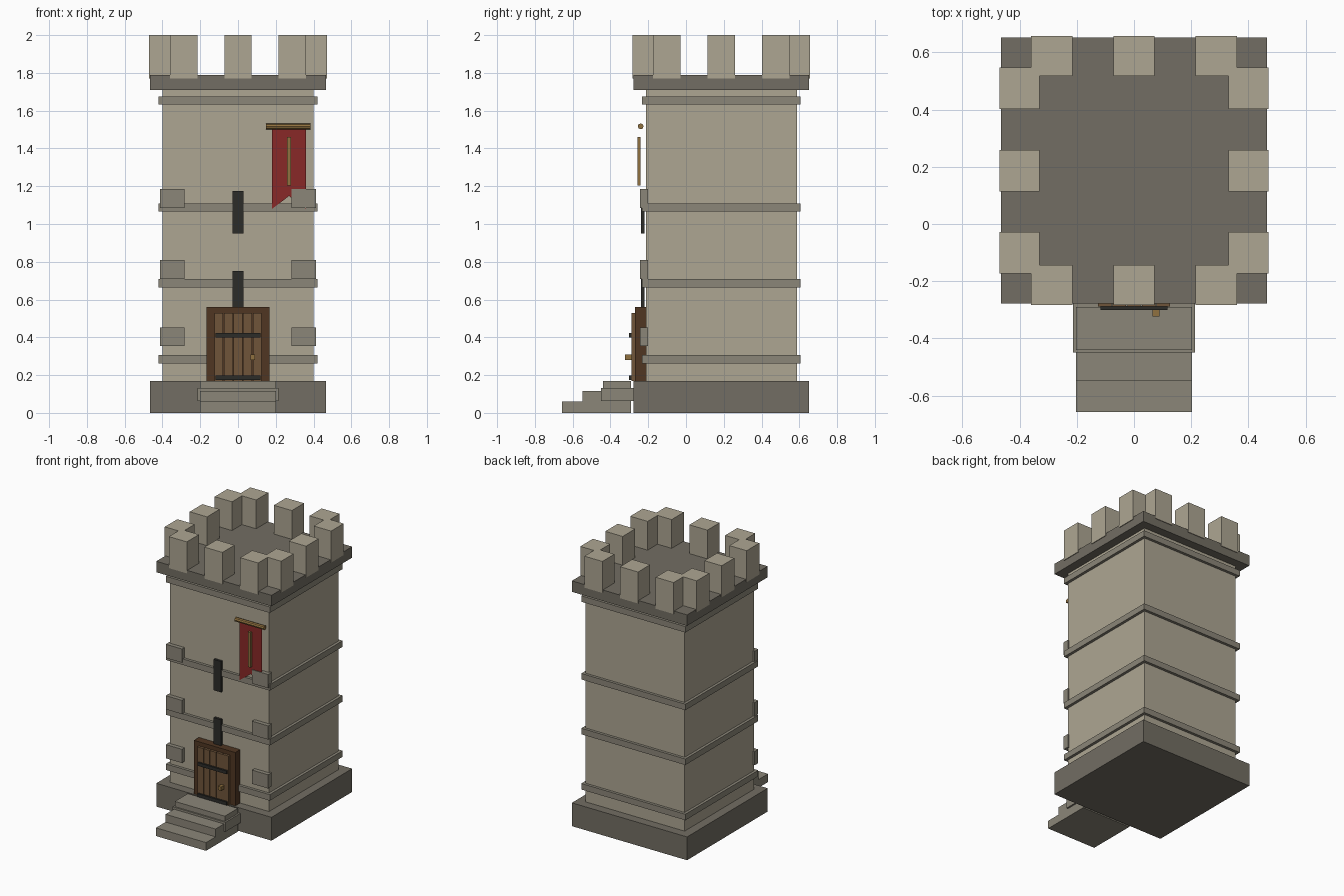
import bpy, bmesh, math

if "Cube" in bpy.data.objects:
    bpy.data.objects.remove(bpy.data.objects["Cube"])

CY = 0.187  # centre of the tower in y


def material(name, rgb):
    m = bpy.data.materials.new(name)
    m.diffuse_color = (*rgb, 1)
    m.use_nodes = True
    m.node_tree.nodes["Principled BSDF"].inputs["Base Color"].default_value = m.diffuse_color
    return m


WALL = material("wall_stone", (0.42, 0.38, 0.29))
TRIM = material("trim_stone", (0.26, 0.24, 0.19))
DARK = material("dark_stone", (0.17, 0.155, 0.125))
FRAME = material("dark_wood", (0.08, 0.037, 0.016))
PLANK = material("plank_wood", (0.16, 0.09, 0.042))
IRON = material("iron", (0.025, 0.025, 0.022))
BRASS = material("brass", (0.28, 0.165, 0.05))
CLOTH = material("red_cloth", (0.25, 0.022, 0.02))


def finish(bm, name, mat):
    me = bpy.data.meshes.new(name)
    bm.to_mesh(me)
    bm.free()
    me.materials.append(mat)
    ob = bpy.data.objects.new(name, me)
    bpy.context.collection.objects.link(ob)
    return ob


def box(name, x, y, z, mat):
    """Box from (min, max) ranges on each axis."""
    bm = bmesh.new()
    bmesh.ops.create_cube(bm, size=1)
    for v in bm.verts:
        for i, (a, b) in enumerate((x, y, z)):
            v.co[i] = (a + b) / 2 + v.co[i] * (b - a)
    return finish(bm, name, mat)


def block(name, half, z, mat):
    """Square storey centred on the tower axis."""
    return box(name, (-half, half), (CY - half, CY + half), z, mat)


# Tower storeys
block("plinth", 0.465, (0, 0.17), DARK)
block("tower_wall", 0.40, (0.17, 1.71), WALL)
block("parapet_slab", 0.465, (1.71, 1.79), DARK)
for i, z in enumerate((0.262, 0.665, 1.065, 1.632)):
    block(f"string_course_{i}", 0.42, (z, z + 0.044), TRIM)

# Merlons, three along each side
w, d, r = 0.0725, 0.07, 0.40
for t in (-0.288, 0, 0.288):
    for s in (-1, 1):
        box("merlon", (t - w, t + w), (CY + s * r - d, CY + s * r + d), (1.77, 2), WALL)
        box("merlon", (s * r - d, s * r + d), (CY + t - w, CY + t + w), (1.77, 2), WALL)

# Front corner stones
for z in (0.353, 0.71, 1.085):
    for s in (-1, 1):
        box("corner_stone", (s * 0.348 - 0.065, s * 0.348 + 0.065), (-0.243, -0.201), (z, z + 0.1), TRIM)

# Arrow slits
for z in (0.525, 0.95):
    box("arrow_slit", (-0.03, 0.03), (-0.238, -0.22), (z, z + 0.225), IRON)

# Door
box("door_frame", (-0.167, 0.167), (-0.27, -0.21), (0.17, 0.56), FRAME)
for i in range(5):
    x = (i - 2) * 0.051
    box("door_plank", (x - 0.0235, x + 0.0235), (-0.288, -0.265), (0.17, 0.53), PLANK)
for z in (0.173, 0.40):
    box("door_strap", (-0.118, 0.118), (-0.301, -0.287), (z, z + 0.024), IRON)
box("door_handle", (0.065, 0.09), (-0.324, -0.287), (0.28, 0.308), BRASS)

# Steps and threshold
for i, (y, top) in enumerate(((-0.657, 0.06), (-0.547, 0.117), (-0.44, 0.17))):
    box(f"step_{i}", (-0.202, 0.202), (y, -0.29), ((0, 0.06, 0.117)[i], top), TRIM)
box("threshold", (-0.214, 0.214), (-0.45, -0.275), (0.063, 0.132), TRIM)

# Swallow-tailed banner with stripe and pole
bm = bmesh.new()
outline = ((0.18, 1.505), (0.18, 1.08), (0.27, 1.148), (0.36, 1.08), (0.36, 1.505))
v = [bm.verts.new((x, -0.238, z)) for x, z in outline]
bm.faces.new((v[0], v[1], v[2]))
bm.faces.new((v[0], v[2], v[4]))
bm.faces.new((v[2], v[3], v[4]))
finish(bm, "banner", CLOTH)
box("banner_stripe", (0.26, 0.281), (-0.257, -0.24), (1.205, 1.46), BRASS)
bm = bmesh.new()
bmesh.ops.create_cone(bm, cap_ends=True, segments=8, radius1=0.0155, radius2=0.0155, depth=0.235)
pole = finish(bm, "banner_pole", BRASS)
pole.rotation_euler = (0, math.pi / 2, 0)
pole.location = (0.267, -0.24, 1.517)
